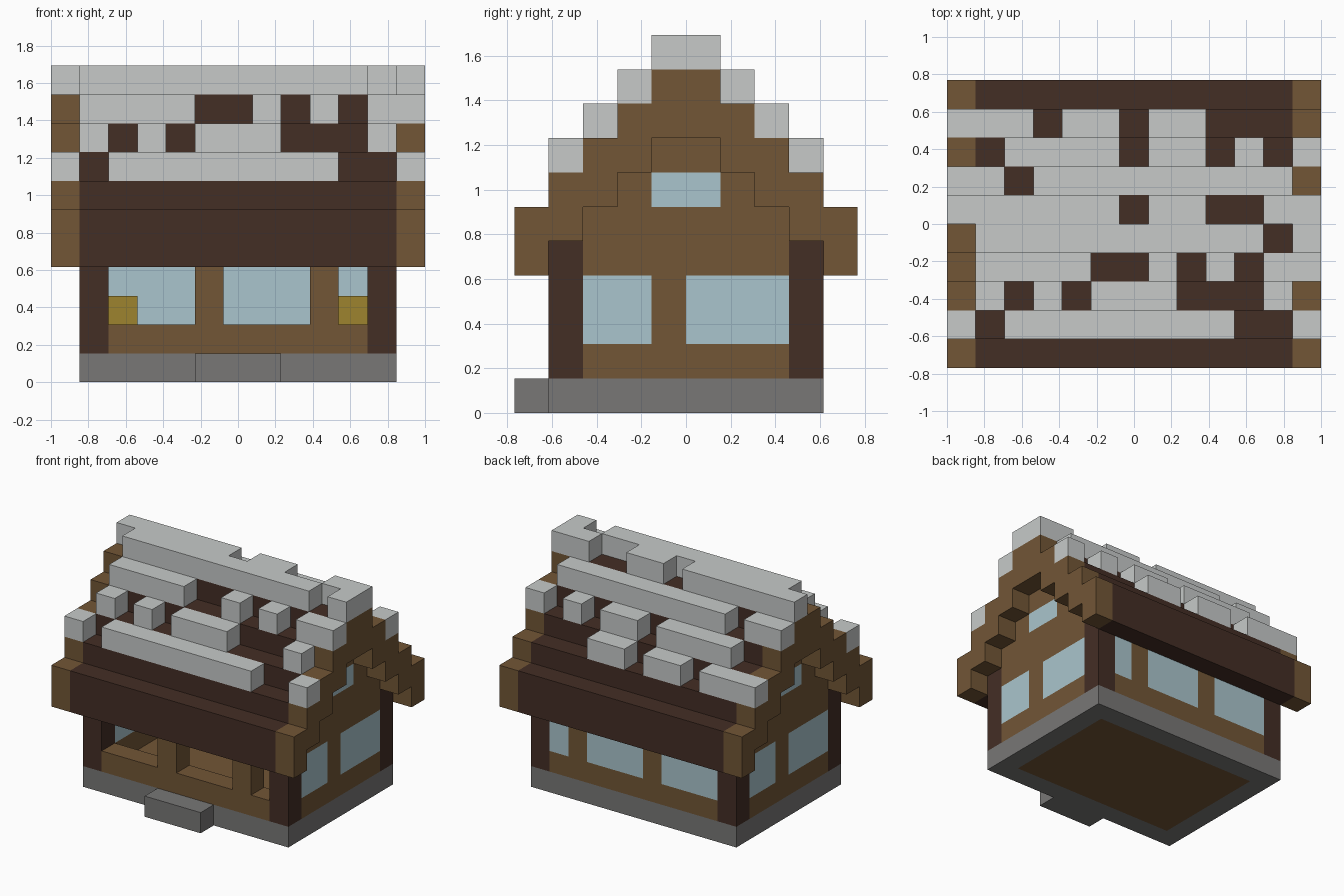
import bpy
import bmesh
from mathutils import Matrix, Vector

cube = bpy.data.objects.get("Cube")
if cube:
    bpy.data.objects.remove(cube, do_unlink=True)

U = 2 / 13  # edge of one block


def material(name, rgb):
    linear = [((c / 255 + 0.055) / 1.055) ** 2.4 for c in rgb] + [1]
    mat = bpy.data.materials.new(name)
    mat.use_nodes = True
    mat.diffuse_color = linear
    bsdf = mat.node_tree.nodes["Principled BSDF"]
    bsdf.inputs["Base Color"].default_value = linear
    bsdf.inputs["Roughness"].default_value = 0.9
    return mat


WOOD = material("oak planks", (114, 86, 54))
DARK = material("dark timber", (68, 46, 37))
STONE = material("grey stone", (120, 119, 118))
SNOW = material("snow", (199, 202, 201))
GLASS = material("pale blue glass", (170, 197, 205))
LAMP = material("lamp yellow", (158, 131, 46))


def part(name, mat, boxes):
    """One object from block ranges, each ((x0, x1), (y0, y1), (z0, z1))."""
    bm = bmesh.new()
    for ranges in boxes:
        lo = Vector([r[0] for r in ranges])
        hi = Vector([r[1] for r in ranges])
        mid = ((lo + hi) / 2 - Vector((6.5, 5, 0))) * U
        size = Matrix.Diagonal(((hi - lo) * U).to_4d())
        bmesh.ops.create_cube(bm, size=1, matrix=Matrix.Translation(mid) @ size)
    mesh = bpy.data.meshes.new(name)
    bm.to_mesh(mesh)
    bm.free()
    mesh.materials.append(mat)
    obj = bpy.data.objects.new(name, mesh)
    bpy.context.collection.objects.link(obj)
    return obj


def runs(row):
    """Start and end of each unbroken run of # in a row."""
    found, start = [], None
    for i, ch in enumerate(row + "."):
        if ch == "#" and start is None:
            start = i
        elif ch != "#" and start is not None:
            found.append((start, i))
            start = None
    return found


# Stone footing, plank floor and doorstep
part("foundation", STONE, [((1, 12), (y, y + 1), (0, 1)) for y in (1, 8)]
     + [((x, x + 1), (2, 8), (0, 1)) for x in (1, 11)])
part("floor", WOOD, [((2, 11), (2, 8), (0, 1))])
part("front_step", STONE, [((5, 8), (0, 1), (0, 1))])

# Corner posts
part("corner_posts", DARK, [((x, x + 1), (y, y + 1), (1, 5)) for x in (1, 11) for y in (1, 8)])

# Long walls: sill, header and piers; the front stays open, the back is glazed
PIERS = [(5, 6), (9, 10)]
for name, y in (("front_wall", (1, 2)), ("back_wall", (8, 9))):
    part(name, WOOD, [((2, 11), y, (1, 2)), ((2, 11), y, (4, 5))]
         + [(p, y, (2, 4)) for p in PIERS])
part("back_windows", GLASS, [(x, (8, 9), (2, 4)) for x in ((2, 5), (6, 9), (10, 11))])

# Gable walls with two windows and a small attic window
for side, x, pier in (("left", (11, 12), (4, 5)), ("right", (1, 2), (5, 6))):
    part(side + "_gable_wall", WOOD, [
        (x, (2, 8), (1, 2)), (x, pier, (2, 4)), (x, (2, 8), (4, 6)),
        (x, (3, 4), (6, 7)), (x, (6, 7), (6, 7)), (x, (4, 6), (7, 8))])
    part(side + "_gable_windows", GLASS, [
        (x, (2, pier[0]), (2, 4)), (x, (pier[1], 8), (2, 4)), (x, (4, 6), (6, 7))])

# Stepped roof with lighter verges at both ends
steps = [((y, y + 1), (min(y, 9 - y) + 4, min(y, 9 - y) + 6)) for y in range(10)]
part("roof", DARK, [((1, 12), y, z) for y, z in steps])
for side, x in (("left", (12, 13)), ("right", (0, 1))):
    part(side + "_roof_verge", WOOD, [(x, y, z) for y, z in steps])

# Broken snow cover, one row per roof step from front to back
SNOW_ROWS = [
    "#.########..#",
    ".#.#.###...#.",
    ".####..#.#.##",
    ".##########.#",
    "######.##..##",
    "##.#########.",
    "..####.##.#.#",
    "###.##.##....",
]
snow = []
for y, row in enumerate(SNOW_ROWS, 1):
    top = steps[y][1][1]
    snow += [(run, (y, y + 1), (top, top + 1)) for run in runs(row)]
part("roof_snow", SNOW, snow)

# Lamps in the back corners of the room
part("lamps", LAMP, [((x, x + 1), (7, 8), (2, 3)) for x in (2, 10)])
